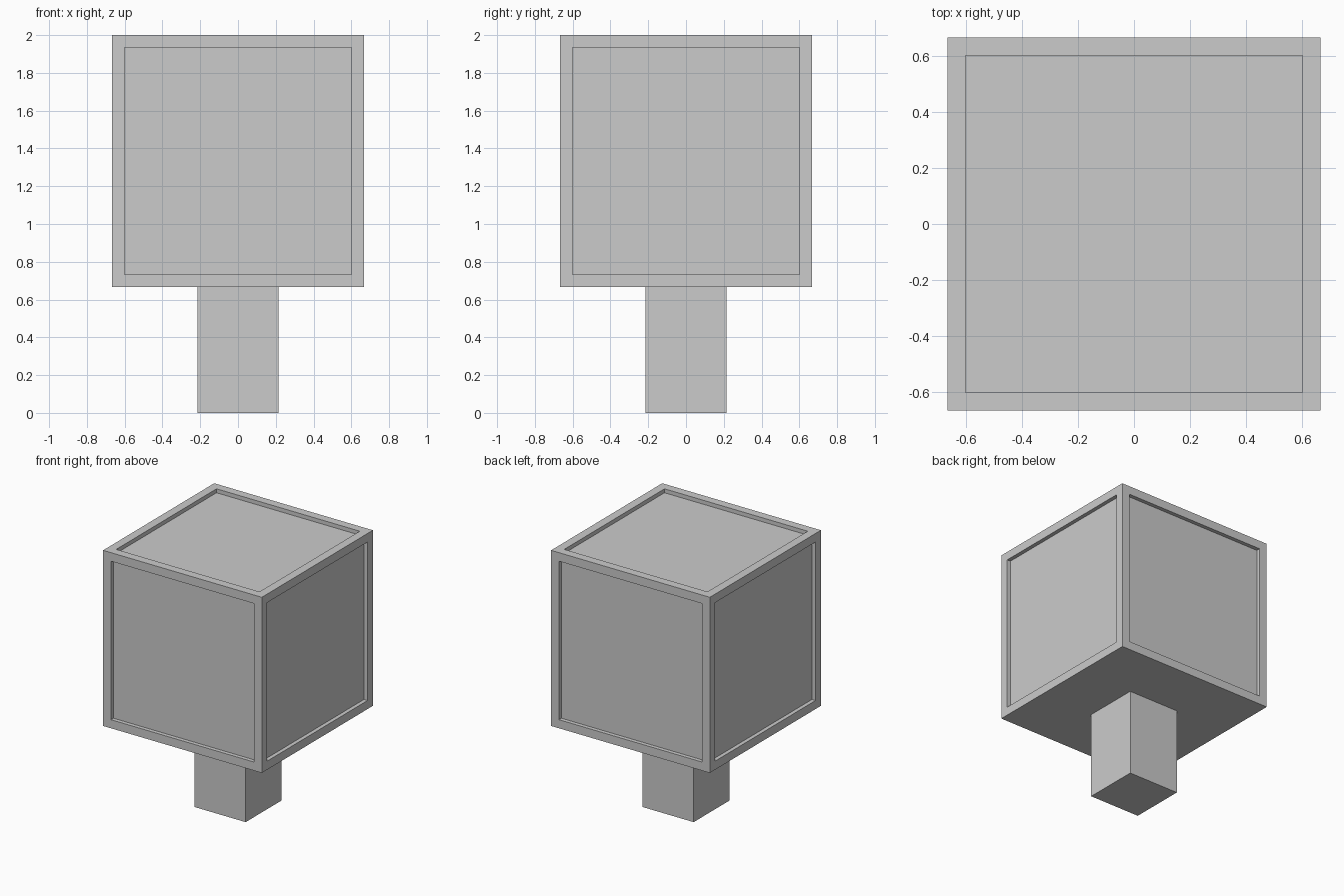
import bpy, bmesh
from mathutils import Matrix, Vector

if "Cube" in bpy.data.objects:
    bpy.data.objects.remove(bpy.data.objects["Cube"])

HEAD = 1.333      # edge length of the cube head
POST = 0.43       # width of the square post
POST_H = 2 - HEAD
BORDER = 0.065    # frame width around each panel
DEPTH = 0.03      # panel recess


def box(bm, size, z_mid):
    matrix = Matrix.Translation((0, 0, z_mid)) @ Matrix.Diagonal((*size, 1))
    bmesh.ops.create_cube(bm, size=1, matrix=matrix)
    bm.normal_update()


def finish(bm, name):
    mesh = bpy.data.meshes.new(name)
    bm.to_mesh(mesh)
    bm.free()
    bpy.context.collection.objects.link(bpy.data.objects.new(name, mesh))


# Square post
bm = bmesh.new()
box(bm, (POST, POST, POST_H), POST_H / 2)
finish(bm, "post")

# Cube head with framed, recessed panels on every face but the bottom
bm = bmesh.new()
box(bm, (HEAD, HEAD, HEAD), POST_H + HEAD / 2)
panels = [f for f in bm.faces if f.normal.z > -0.5]
for panel in panels:
    bmesh.ops.inset_individual(bm, faces=[panel], thickness=BORDER, use_even_offset=True)
    inward = Vector(panel.normal) * -DEPTH
    floor = bmesh.ops.extrude_discrete_faces(bm, faces=[panel])["faces"][0]
    bmesh.ops.translate(bm, verts=floor.verts, vec=inward)
bm.normal_update()
finish(bm, "cube_head")
